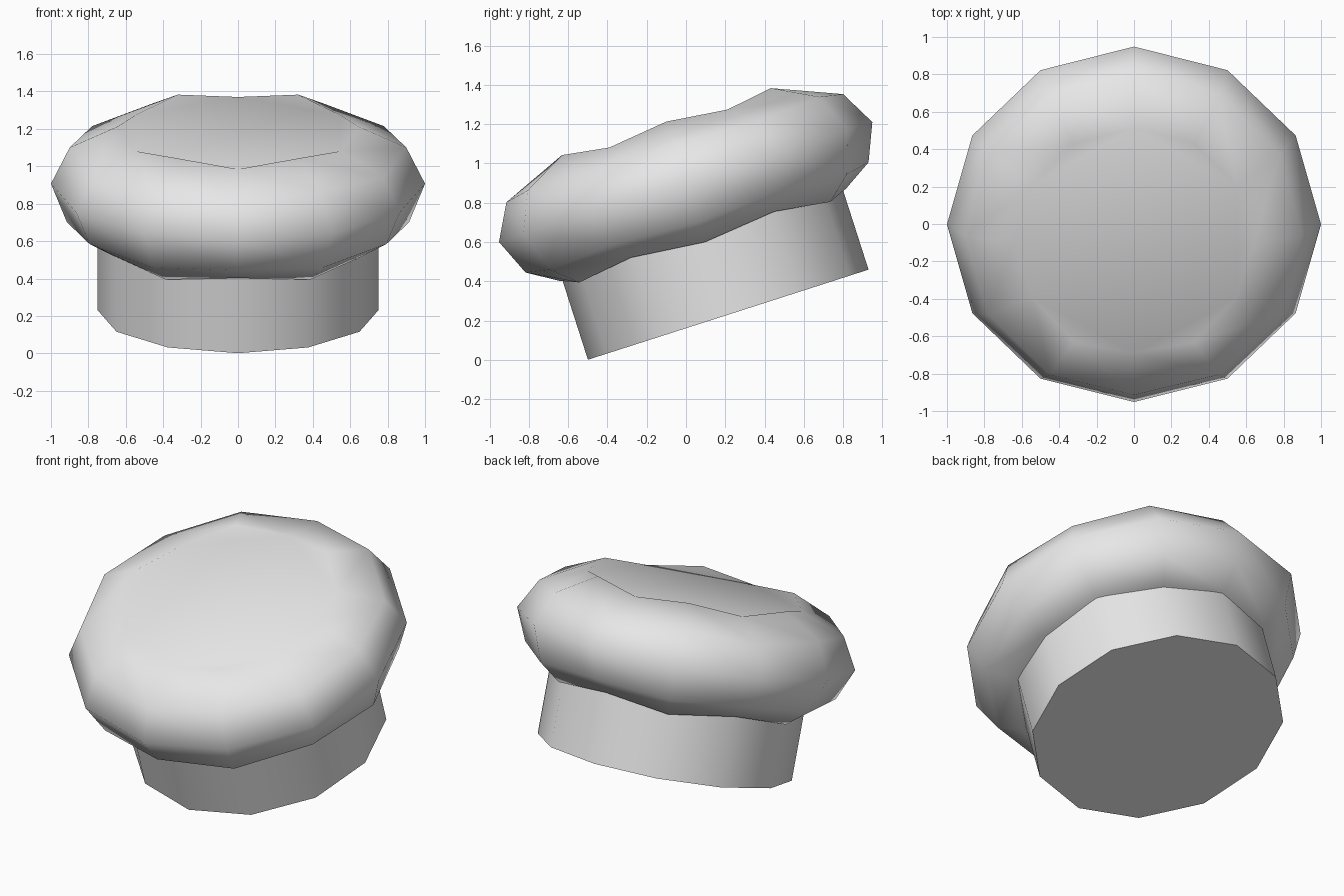
import bpy
import bmesh
from math import sin, cos, radians, tau

cube = bpy.data.objects.get("Cube")
if cube:
    bpy.data.objects.remove(cube)

SIDES = 12
TILT = radians(17.8)
BASE = (0, 0.215, 0.23)

cloth = bpy.data.materials.new("pale grey cloth")
cloth.use_nodes = True
colour = (0.8, 0.8, 0.8, 1)
cloth.diffuse_color = colour
cloth.node_tree.nodes["Principled BSDF"].inputs["Base Color"].default_value = colour


def lathe(name, rings, scalloped):
    """Stack twelve-sided rings given as (radius, height) for even and odd corners."""
    bm = bmesh.new()
    loops = []
    for even, odd in rings:
        loop = []
        for i in range(SIDES):
            r, h = odd if i % 2 else even
            a = tau * i / SIDES
            loop.append(bm.verts.new((r * sin(a), r * cos(a), h)))
        loops.append(loop)
    for low, high in zip(loops, loops[1:]):
        for i in range(SIDES):
            j = (i + 1) % SIDES
            bm.faces.new((low[i], low[j], high[j], high[i]))
    for loop in (loops[0], loops[-1]):
        if scalloped:
            # flat hexagon on the even corners, folded triangles on the odd ones
            bm.faces.new(loop[::2])
            for i in range(0, SIDES, 2):
                bm.faces.new((loop[i], loop[i + 1], loop[(i + 2) % SIDES]))
        else:
            bm.faces.new(loop)
    bmesh.ops.recalc_face_normals(bm, faces=bm.faces)
    mesh = bpy.data.meshes.new(name)
    bm.to_mesh(mesh)
    bm.free()
    mesh.materials.append(cloth)
    obj = bpy.data.objects.new(name, mesh)
    obj.location = BASE
    obj.rotation_euler.x = TILT
    bpy.context.collection.objects.link(obj)
    bpy.ops.object.select_all(action="DESELECT")
    obj.select_set(True)
    bpy.context.view_layer.objects.active = obj
    if scalloped:
        bpy.ops.object.shade_smooth()
    else:
        bpy.ops.object.shade_smooth_by_angle(angle=radians(40))
    return obj


# Straight head band
lathe("hat_band", [((0.75, 0), (0.75, 0)), ((0.75, 0.45), (0.75, 0.45))], False)

# Puffed crown with gently scalloped rims
lathe("hat_crown", [
    ((0.768, 0.428), (0.775, 0.388)),
    ((0.917, 0.52), (0.915, 0.495)),
    ((0.998, 0.709), (1.0, 0.711)),
    ((0.9, 0.89), (0.9, 0.914)),
    ((0.632, 0.995), (0.644, 1.032)),
], True)
